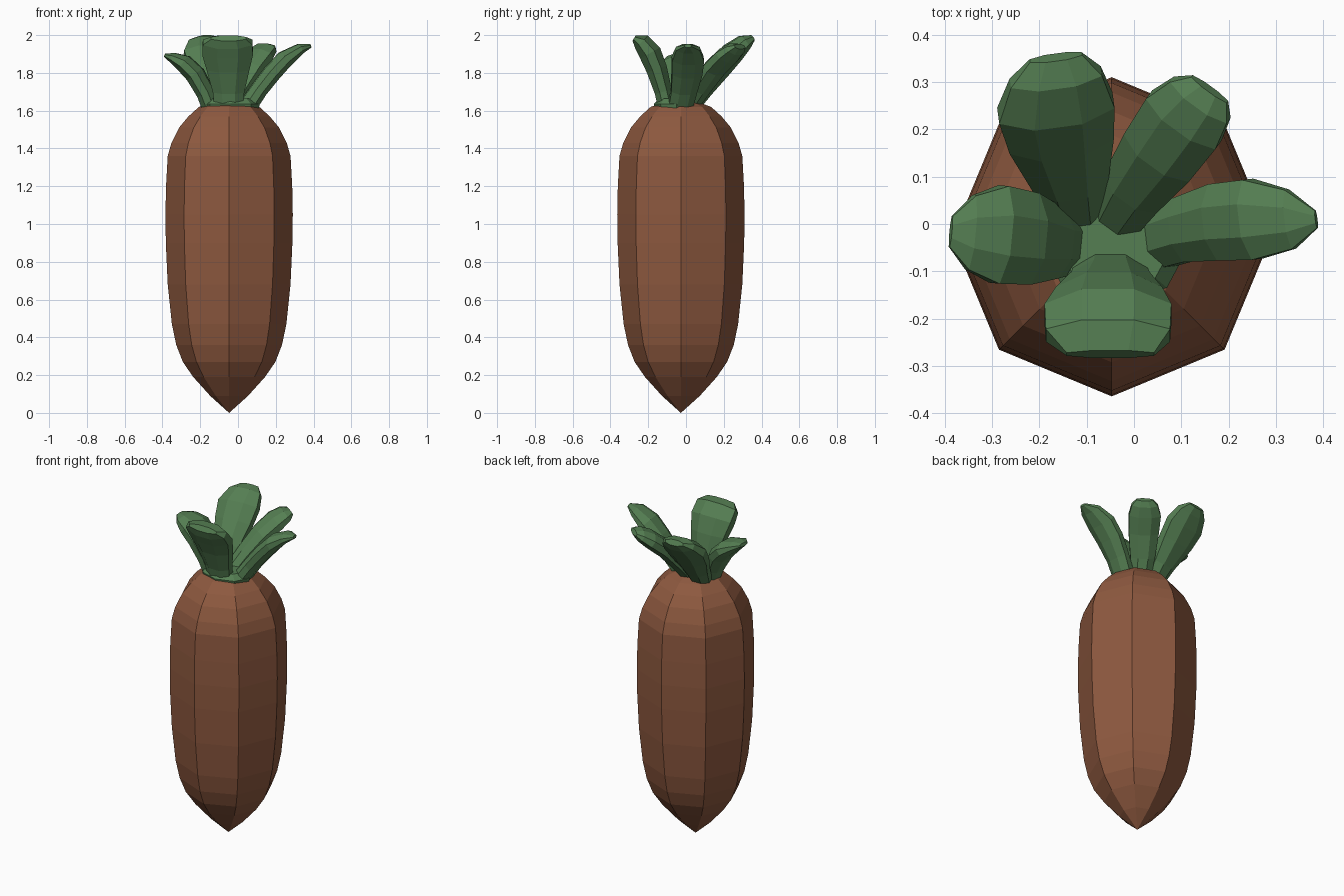
import bpy, bmesh, math
from mathutils import Vector


def material(name, rgb):
    m = bpy.data.materials.new(name)
    m.diffuse_color = (*rgb, 1)
    return m


BROWN = material("root_brown", (0.27, 0.10, 0.05))
GREEN = material("leaf_green", (0.09, 0.21, 0.085))


def loft(name, rings, mat):
    """Skin a list of equal-length rings and close both ends with fans."""
    bm = bmesh.new()
    loops = [[bm.verts.new(p) for p in ring] for ring in rings]
    n = len(loops[0])
    for a, b in zip(loops, loops[1:]):
        for i in range(n):
            j = (i + 1) % n
            bm.faces.new((a[i], a[j], b[j], b[i]))
    bm.faces.new(loops[0][::-1])
    bm.faces.new(loops[-1])
    bmesh.ops.remove_doubles(bm, verts=bm.verts, dist=0.0005)
    bmesh.ops.recalc_face_normals(bm, faces=bm.faces)
    me = bpy.data.meshes.new(name)
    bm.to_mesh(me)
    bm.free()
    me.materials.append(mat)
    ob = bpy.data.objects.new(name, me)
    bpy.context.collection.objects.link(ob)
    return ob


def ellipse(c, u, v, n=8, phase=0.0):
    return [c + u * math.cos(t) + v * math.sin(t)
            for t in (phase + 2 * math.pi * i / n for i in range(n))]


def leaf(name, stations):
    """Stations are (x, y, z, half width, half thickness) from base to tip."""
    pts = [Vector(s[:3]) for s in stations]
    out = pts[-1] - pts[0]
    side = Vector((-out.y, out.x, 0)).normalized()
    rings = []
    for i, (p, s) in enumerate(zip(pts, stations)):
        tangent = pts[min(i + 1, len(pts) - 1)] - pts[max(i - 1, 0)]
        up = tangent.cross(side).normalized()
        rings.append(ellipse(p, side * s[3], up * s[4], 8, math.pi / 8))
    return loft(name, rings, GREEN)


# Eight-sided root with pointed bottom
X = Vector((1, 0, 0))
Y = Vector((0, 1, 0))
profile = [(0.0001, 0), (0.10, 0.09), (0.19, 0.19), (0.245, 0.27), (0.28, 0.36),
           (0.303, 0.47), (0.325, 0.68), (0.335, 0.9), (0.337, 1.05),
           (0.334, 1.2), (0.325, 1.36), (0.305, 1.43), (0.265, 1.51),
           (0.215, 1.57), (0.16, 1.62), (0.10, 1.642), (0.0001, 1.648)]
loft("root", [ellipse(Vector((-0.047, -0.027, z)), X * r, Y * r)
              for r, z in profile], BROWN)

# Low collar joining the leaf bases
loft("leaf_collar", [ellipse(Vector((-0.04, -0.05, z)), X * rx, Y * ry)
                     for rx, ry, z in ((0.15, 0.115, 1.61), (0.155, 0.12, 1.635),
                                       (0.12, 0.09, 1.665))], GREEN)

# Leaves, widening toward blunt tips
leaf("leaf_back_left", [
    (-0.12, 0.02, 1.62, 0.065, 0.05), (-0.135, 0.09, 1.715, 0.085, 0.055),
    (-0.155, 0.18, 1.825, 0.12, 0.06), (-0.165, 0.245, 1.905, 0.133, 0.062),
    (-0.165, 0.31, 1.962, 0.105, 0.045), (-0.165, 0.352, 1.985, 0.06, 0.018)])
leaf("leaf_back_right", [
    (-0.04, 0.01, 1.62, 0.06, 0.05), (0.0, 0.075, 1.715, 0.075, 0.05),
    (0.055, 0.15, 1.82, 0.092, 0.052), (0.105, 0.22, 1.89, 0.098, 0.05),
    (0.14, 0.262, 1.925, 0.08, 0.038), (0.16, 0.285, 1.94, 0.05, 0.015)])
leaf("leaf_right", [
    (0.05, -0.03, 1.62, 0.07, 0.05), (0.11, -0.01, 1.71, 0.075, 0.048),
    (0.18, 0.005, 1.80, 0.088, 0.05), (0.25, 0.01, 1.875, 0.092, 0.048),
    (0.33, 0.01, 1.928, 0.068, 0.03), (0.385, 0.01, 1.943, 0.02, 0.01)])
leaf("leaf_left", [
    (-0.14, -0.04, 1.61, 0.07, 0.05), (-0.17, -0.04, 1.69, 0.08, 0.05),
    (-0.225, -0.03, 1.79, 0.105, 0.054), (-0.285, -0.022, 1.85, 0.112, 0.05),
    (-0.345, -0.018, 1.88, 0.085, 0.03), (-0.387, -0.016, 1.893, 0.035, 0.01)])
leaf("leaf_front", [
    (-0.05, -0.10, 1.61, 0.08, 0.05), (-0.05, -0.12, 1.70, 0.09, 0.05),
    (-0.053, -0.155, 1.82, 0.122, 0.06), (-0.055, -0.19, 1.905, 0.145, 0.065),
    (-0.055, -0.235, 1.962, 0.142, 0.052), (-0.05, -0.275, 1.984, 0.10, 0.018)])
